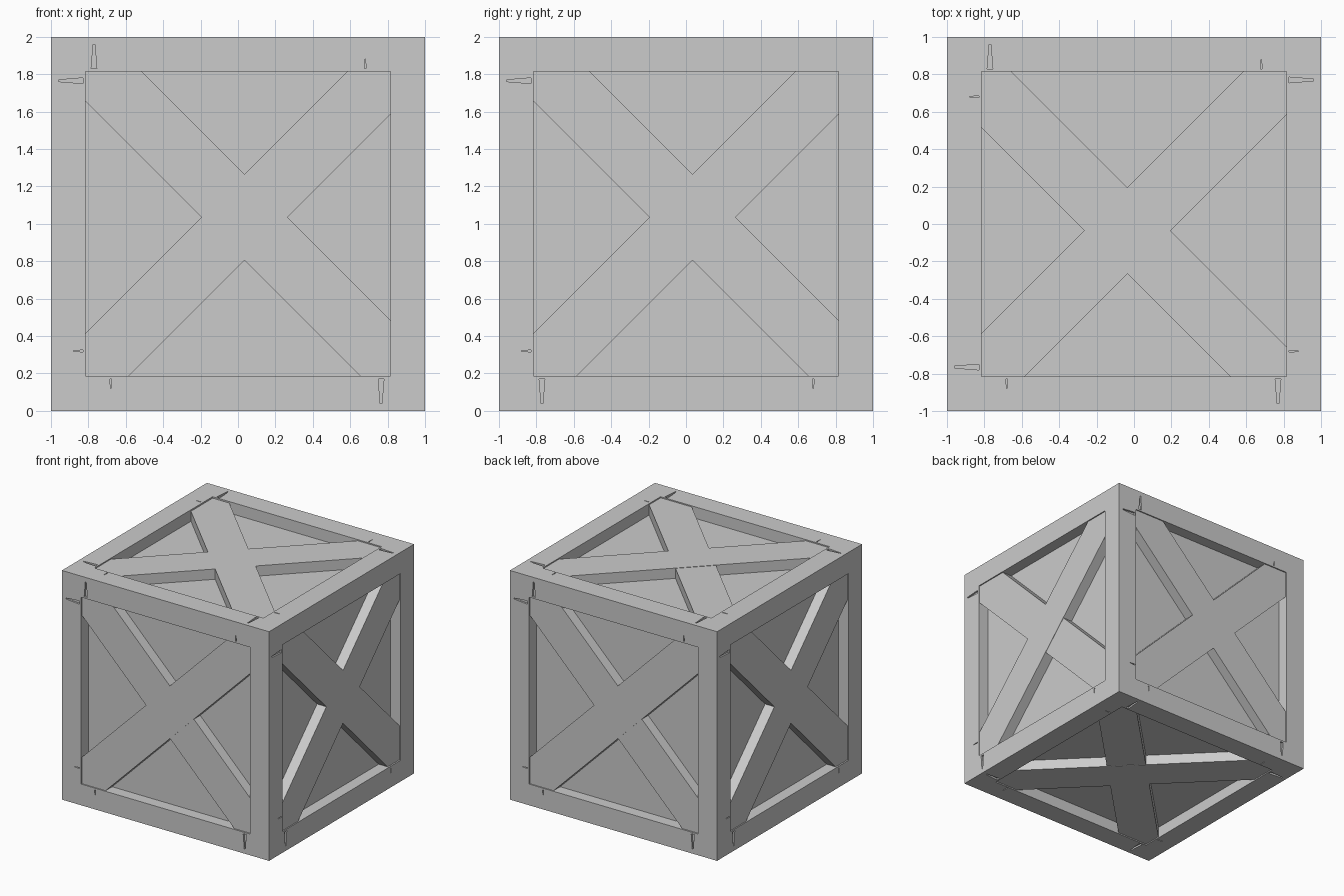
import bpy, bmesh
from mathutils import Vector

if "Cube" in bpy.data.objects:
    bpy.data.objects.remove(bpy.data.objects["Cube"])

S = 0.815       # half size of each face opening
FLOOR = 0.90    # panel distance from the crate centre
BRACE = 0.99    # brace surface distance from the crate centre
CENTRE = Vector((0, 0, 1))


def prism(bm, face, pts, n0, n1):
    """Extrude a 2D outline on a crate face between two distances."""
    u, v, n = (Vector(a) for a in face)
    lo = [bm.verts.new(CENTRE + u * a + v * b + n * n0) for a, b in pts]
    hi = [bm.verts.new(CENTRE + u * a + v * b + n * n1) for a, b in pts]
    bm.faces.new(lo)
    bm.faces.new(hi)
    k = len(pts)
    for i in range(k):
        j = (i + 1) % k
        bm.faces.new((lo[i], lo[j], hi[j], hi[i]))


def make(name, bm):
    bmesh.ops.recalc_face_normals(bm, faces=bm.faces)
    me = bpy.data.meshes.new(name)
    bm.to_mesh(me)
    bm.free()
    ob = bpy.data.objects.new(name, me)
    bpy.context.collection.objects.link(ob)
    return ob


# Local u, v and outward axes of each side
X, Y, Z = (1, 0, 0), (0, 1, 0), (0, 0, 1)
NX, NY, NZ = (-1, 0, 0), (0, -1, 0), (0, 0, -1)
faces = {"front": (X, Z, NY), "right": (Y, Z, X), "back": (NX, Z, Y),
         "left": (NY, Z, NX), "top": (NX, NY, Z), "bottom": (X, NY, NZ)}

# Wood cracks: tip positions on the frame, long and short
front_cracks = [(-.96, .765), (-.77, .96), (.68, .88), (-.88, -.68), (-.68, -.88), (.765, -.96)]
side_cracks = [(-.96, .765), (-.88, -.68), (-.77, -.96), (.68, -.88)]
top_cracks = [(.77, -.96), (-.96, -.77), (.88, -.68), (-.68, -.88),
              (.96, .765), (.68, .88), (-.77, .96), (-.88, .68)]
cracks = {"front": front_cracks, "back": front_cracks, "right": side_cracks,
          "left": side_cracks, "top": top_cracks, "bottom": top_cracks}

# Cutter with face openings and cracks
square = [(-S, -S), (S, -S), (S, S), (-S, S)]
cut = bmesh.new()
for name, f in faces.items():
    prism(cut, f, square, FLOOR, 1.05)
    for a, b in cracks[name]:
        along_u = abs(a) > abs(b)
        reach, off = (a, b) if along_u else (b, a)
        w = 0.015 if abs(reach) > 0.92 else 0.005
        base = 0.83 if reach > 0 else -0.83
        tri = [(reach, off - w * .3), (reach, off + w * .3), (base, off + w), (base, off - w)]
        if not along_u:
            tri = [(q, p) for p, q in tri]
        prism(cut, f, tri, 0.985, 1.05)
cutter = make("opening_cutter", cut)
cutter.hide_render = True

# Crate body: frame and recessed panels
bpy.ops.mesh.primitive_cube_add(size=2, location=CENTRE)
body = bpy.context.object
body.name = "crate_frame"
mod = body.modifiers.new("openings", 'BOOLEAN')
mod.operation = 'DIFFERENCE'
mod.solver = 'EXACT'
mod.object = cutter
bpy.ops.object.modifier_apply(modifier=mod.name)
bpy.data.objects.remove(cutter)

# Cross braces: one full diagonal, one made of two butted pieces
H = 0.23
full = [(-S, -S), (H - S, -S), (S, S - H), (S, S), (S - H, S), (-S, H - S)]
upper = [(-S, S), (-S, S - .16), (-.195, .035), (.035, .265), (.3 - S, S)]
lower = [(S, -S), (S, .3 - S), (.265, .035), (.035, -.195), (S - .16, -S)]
for name, f in faces.items():
    for part, pts, top in (("long_brace", full, BRACE), ("upper_brace", upper, BRACE),
                           ("lower_brace", lower, BRACE - .003)):
        bm = bmesh.new()
        prism(bm, f, pts, FLOOR, top)
        make(f"{name}_{part}", bm)
